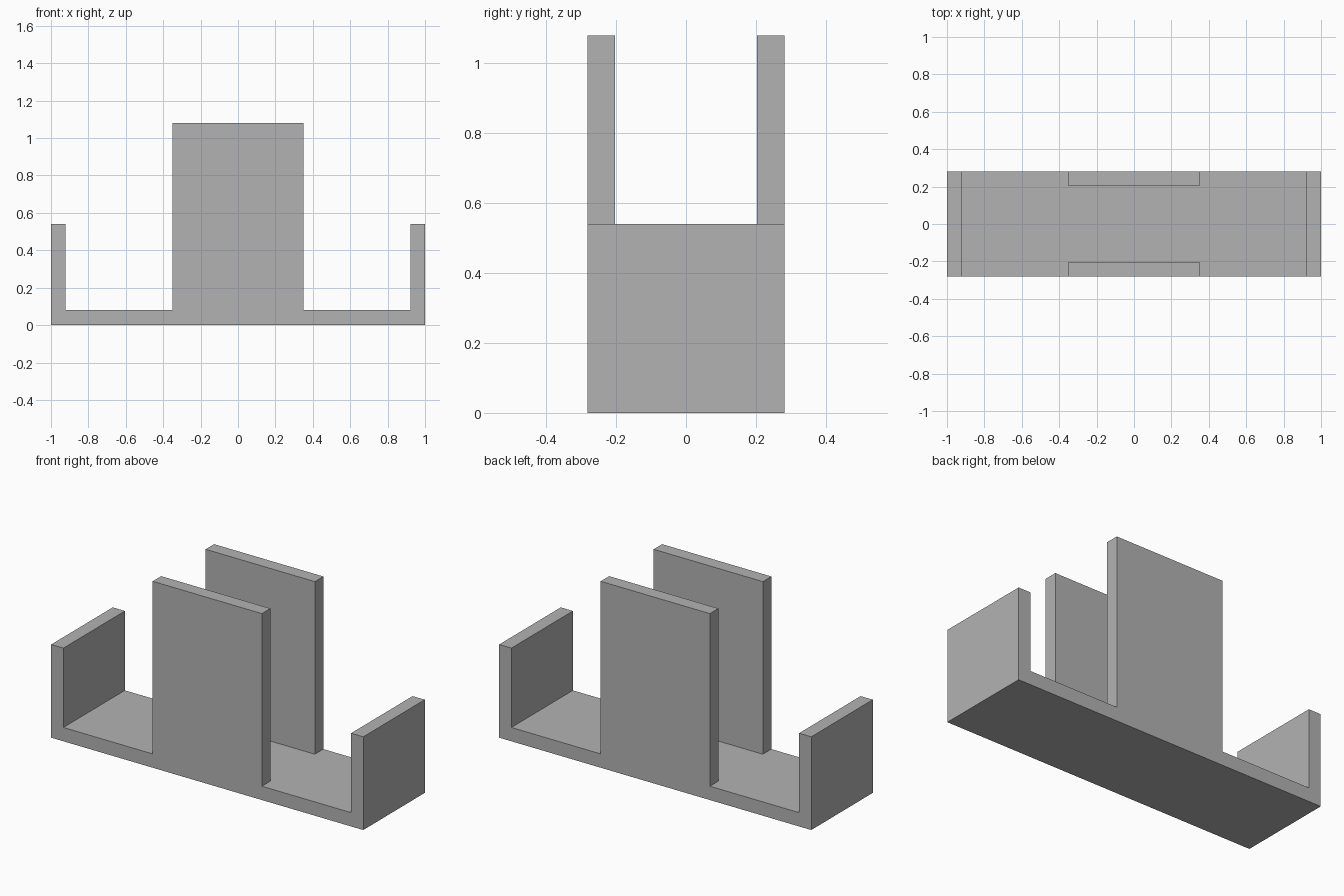
import bpy
import bmesh
import math

cube = bpy.data.objects.get("Cube")
if cube:
    bpy.data.objects.remove(cube, do_unlink=True)

# Main dimensions
HALF_X, HALF_Y = 1.0, 0.2815
WALL = 0.078
PANEL_HALF = 0.35
BASE_H, END_H, PANEL_H = 0.08, 0.54, 1.08

grey = bpy.data.materials.new("plain_grey")
grey.use_nodes = True
grey_value = (0.45, 0.45, 0.45, 1.0)
grey.diffuse_color = grey_value
grey.node_tree.nodes["Principled BSDF"].inputs["Base Color"].default_value = grey_value

# Floor plan, divided along the wall lines
bm = bmesh.new()
xs = [-HALF_X, WALL - HALF_X, -PANEL_HALF, PANEL_HALF, HALF_X - WALL, HALF_X]
ys = [-HALF_Y, WALL - HALF_Y, HALF_Y - WALL, HALF_Y]
grid = [[bm.verts.new((x, y, 0)) for y in ys] for x in xs]
for a, b in zip(grid, grid[1:]):
    for j in range(len(ys) - 1):
        bm.faces.new((a[j], b[j], b[j + 1], a[j + 1]))


def raise_faces(faces, height):
    """Extrude a group of faces straight up to the given height."""
    result = bmesh.ops.extrude_face_region(bm, geom=faces, use_keep_orig=False)
    tops = [g for g in result["geom"] if isinstance(g, bmesh.types.BMFace)]
    for v in {v for f in tops for v in f.verts}:
        v.co.z = height
    return tops


# Base slab with a closed underside
floor = bm.faces[:]
under = bmesh.ops.duplicate(bm, geom=floor)["geom"]
bmesh.ops.reverse_faces(bm, faces=[g for g in under if isinstance(g, bmesh.types.BMFace)])
tops = raise_faces(floor, BASE_H)
bmesh.ops.delete(bm, geom=[f for f in floor if f.is_valid and f not in tops], context="FACES")
bmesh.ops.remove_doubles(bm, verts=bm.verts[:], dist=0.0001)


def top_faces(rule):
    return [f for f in bm.faces
            if f.calc_center_median().z > BASE_H - 0.001 and rule(f.calc_center_median())]


# Low end walls, left and right
for side in (-1, 1):
    raise_faces(top_faces(lambda c: side * c.x > HALF_X - WALL), END_H)

# Tall panels, front and back
for side in (-1, 1):
    raise_faces(top_faces(lambda c: abs(c.x) < 0.01 and side * c.y > HALF_Y - WALL), PANEL_H)

# Merge the coplanar pieces into clean flat faces
bmesh.ops.recalc_face_normals(bm, faces=bm.faces[:])
bmesh.ops.dissolve_limit(bm, angle_limit=math.radians(1), verts=bm.verts[:], edges=bm.edges[:])

mesh = bpy.data.meshes.new("holder_body")
bm.to_mesh(mesh)
bm.free()
mesh.materials.append(grey)
body = bpy.data.objects.new("holder_body", mesh)
bpy.context.collection.objects.link(body)
